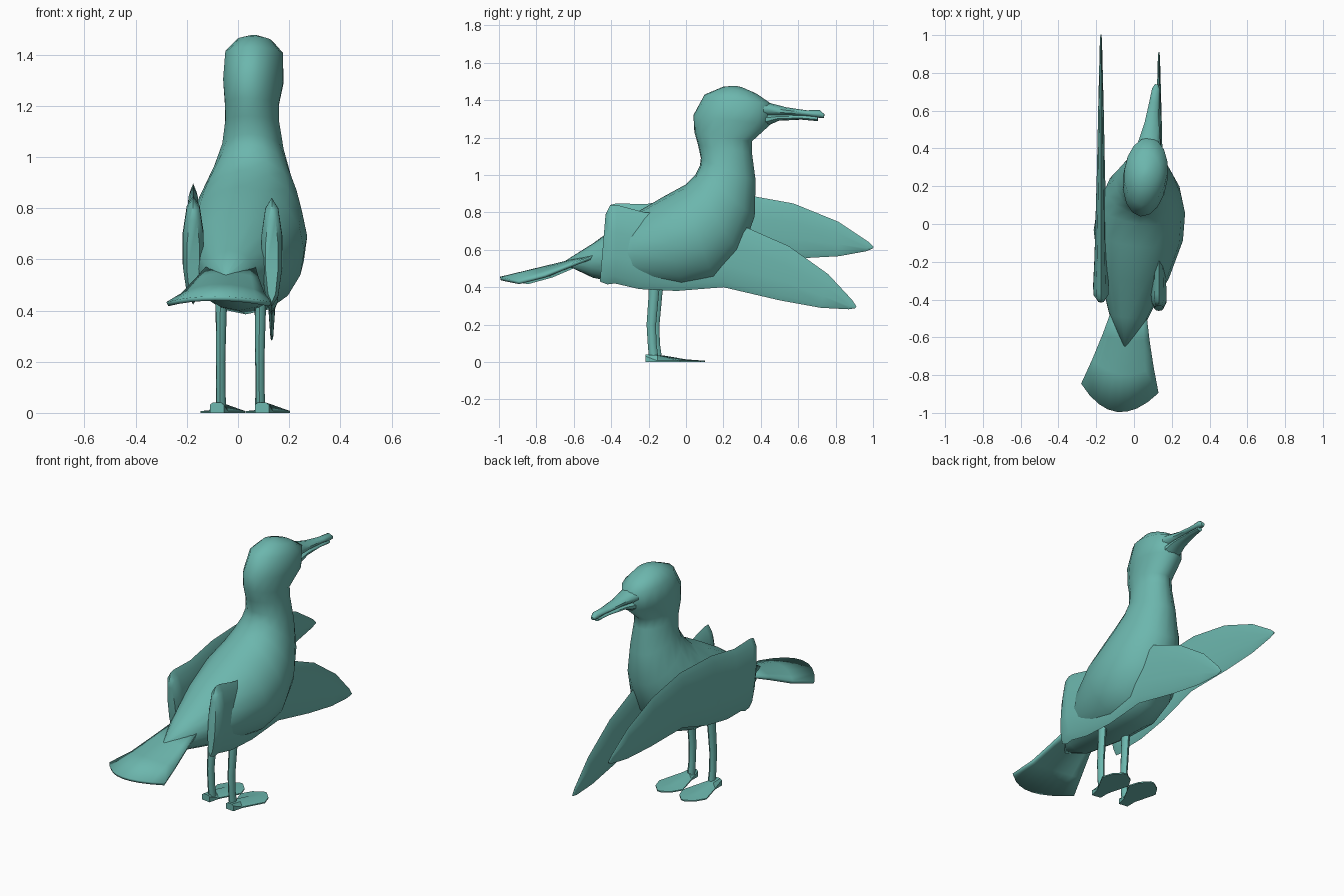
import bpy, bmesh, math
from mathutils import Matrix, Vector

teal = bpy.data.materials.new("teal")
teal.diffuse_color = (0.15, 0.47, 0.42, 1)

AXIS_TURN = -0.12      # the bird's centre line is turned slightly about z
AXIS_X = 0.03


def finish(name, bm, turned=True, angle=50):
    """Turn a bmesh into a shaded object, aligned with the bird's centre line."""
    bmesh.ops.recalc_face_normals(bm, faces=bm.faces)
    if turned:
        bm.transform(Matrix.Translation((AXIS_X, 0, 0)) @ Matrix.Rotation(AXIS_TURN, 4, 'Z'))
    me = bpy.data.meshes.new(name)
    bm.to_mesh(me)
    bm.free()
    me.materials.append(teal)
    ob = bpy.data.objects.new(name, me)
    bpy.context.collection.objects.link(ob)
    bpy.ops.object.select_all(action='DESELECT')
    ob.select_set(True)
    bpy.context.view_layer.objects.active = ob
    bpy.ops.object.shade_smooth_by_angle(angle=math.radians(angle))
    return ob


def loft(name, stations, sides=12, cx=0.0, turned=True, angle=50):
    """Stations are (y1, z1, y2, z2, half_width): oval rings spanning two points."""
    bm = bmesh.new()
    rings = []
    for y1, z1, y2, z2, hw in stations:
        a, b = Vector((cx, y1, z1)), Vector((cx, y2, z2))
        mid, arm = (a + b) / 2, (a - b) / 2
        ring = []
        for i in range(sides):
            t = 2 * math.pi * i / sides
            ring.append(bm.verts.new(mid + arm * math.cos(t) + Vector((hw * math.sin(t), 0, 0))))
        rings.append(ring)
    for r, s in zip(rings, rings[1:]):
        for i in range(sides):
            j = (i + 1) % sides
            bm.faces.new((r[i], r[j], s[j], s[i]))
    bm.faces.new(rings[0])
    bm.faces.new(rings[-1])
    return finish(name, bm, turned, angle)


# Body, neck and head in one sweep from rump to crown
loft("body", [
    (-0.66, 0.535, -0.66, 0.525, 0.005),
    (-0.50, 0.635, -0.50, 0.45, 0.10),
    (-0.30, 0.78, -0.22, 0.40, 0.19),
    (-0.12, 0.885, 0.00, 0.385, 0.238),
    (0.00, 0.95, 0.17, 0.43, 0.232),
    (0.05, 1.00, 0.30, 0.58, 0.20),
    (0.075, 1.05, 0.37, 0.78, 0.155),
    (0.08, 1.09, 0.375, 0.97, 0.122),
    (0.065, 1.16, 0.355, 1.12, 0.106),
    (0.045, 1.23, 0.355, 1.18, 0.106),
    (0.04, 1.32, 0.455, 1.27, 0.118),
    (0.10, 1.43, 0.46, 1.38, 0.114),
    (0.20, 1.472, 0.38, 1.435, 0.07),
    (0.26, 1.477, 0.30, 1.47, 0.015),
], sides=16, angle=70)

# Beak in two halves
loft("upper_beak", [
    (0.42, 1.395, 0.42, 1.31, 0.065),
    (0.47, 1.38, 0.47, 1.315, 0.055),
    (0.54, 1.362, 0.54, 1.317, 0.040),
    (0.65, 1.346, 0.65, 1.315, 0.028),
    (0.72, 1.347, 0.72, 1.305, 0.022),
    (0.745, 1.325, 0.742, 1.305, 0.010),
], sides=10)
loft("lower_beak", [
    (0.42, 1.33, 0.42, 1.255, 0.055),
    (0.50, 1.325, 0.50, 1.29, 0.042),
    (0.62, 1.32, 0.62, 1.296, 0.026),
    (0.71, 1.315, 0.71, 1.288, 0.016),
], sides=10)

# Wings: the same blade, the left one swung up about the shoulder
wing = [
    (-0.43, 0.79, -0.46, 0.43, 0.025),
    (-0.405, 0.84, -0.42, 0.415, 0.042),
    (-0.37, 0.84, -0.38, 0.42, 0.043),
    (-0.22, 0.80, -0.25, 0.39, 0.036),
    (0.00, 0.79, -0.05, 0.38, 0.030),
    (0.30, 0.73, 0.20, 0.40, 0.022),
    (0.55, 0.62, 0.50, 0.33, 0.016),
    (0.76, 0.47, 0.72, 0.29, 0.010),
    (0.89, 0.33, 0.87, 0.282, 0.006),
    (0.912, 0.295, 0.905, 0.288, 0.003),
]


def swing(y, z, a=math.radians(13.4)):
    dy, dz = y + 0.43, z - 0.63
    return (-0.38 + dy * math.cos(a) - dz * math.sin(a),
            0.63 + dy * math.sin(a) + dz * math.cos(a))


loft("right_wing", wing, sides=10, cx=0.132, turned=False)
loft("left_wing", [swing(*s[0:2]) + swing(*s[2:4]) + (s[4],) for s in wing],
     sides=10, cx=-0.175, turned=False)

# Tail: arched fan with a rounded trailing edge
bm = bmesh.new()
grid = []
for y, hw, arch, bow in [(-0.44, 0.085, 0.0, 0.0), (-0.62, 0.122, 0.02, 0.02),
                         (-0.80, 0.160, 0.035, 0.06), (-1.00, 0.203, 0.022, 0.125)]:
    row = []
    for i in range(9):
        u = i / 4 - 1
        yy = y + bow * u * u
        zz = 0.447 + 0.24 * (y + 1) - arch * u * u
        row.append(bm.verts.new((u * hw, yy, zz)))
    grid.append(row)
for r, s in zip(grid, grid[1:]):
    for i in range(8):
        bm.faces.new((r[i], r[i + 1], s[i + 1], s[i]))
tail = finish("tail", bm)
mod = tail.modifiers.new("thickness", 'SOLIDIFY')
mod.thickness = 0.018
mod.offset = 0

# Legs and webbed feet
for side, x in (("left", -0.077), ("right", 0.077)):
    loft(side + "_leg", [
        (-0.19, 0.46, -0.125, 0.46, 0.024),
        (-0.192, 0.36, -0.137, 0.36, 0.021),
        (-0.203, 0.20, -0.152, 0.20, 0.018),
        (-0.197, 0.10, -0.150, 0.10, 0.018),
        (-0.190, 0.015, -0.138, 0.015, 0.020),
    ], sides=8, cx=x)
    bm = bmesh.new()
    outline = [(-0.205, 0.028, 0.040), (-0.14, 0.036, 0.036), (-0.01, 0.088, 0.014),
               (0.05, 0.060, 0.010), (0.09, 0.012, 0.007)]
    rows = []
    fx = x * 1.15
    for y, hw, top in outline:
        ridge = 0.6 * hw if y < -0.1 else 0.2 * hw
        edge = 0.8 * top if y < -0.2 else 0.007
        rows.append([bm.verts.new(p) for p in (
            (fx - hw, y, 0), (fx - hw, y, edge), (fx - ridge, y, top),
            (fx + ridge, y, top), (fx + hw, y, edge), (fx + hw, y, 0))])
    for r, s in zip(rows, rows[1:]):
        for i in range(6):
            j = (i + 1) % 6
            bm.faces.new((r[i], r[j], s[j], s[i]))
    bm.faces.new(rows[0])
    bm.faces.new(rows[-1])
    finish(side + "_foot", bm, angle=30)
